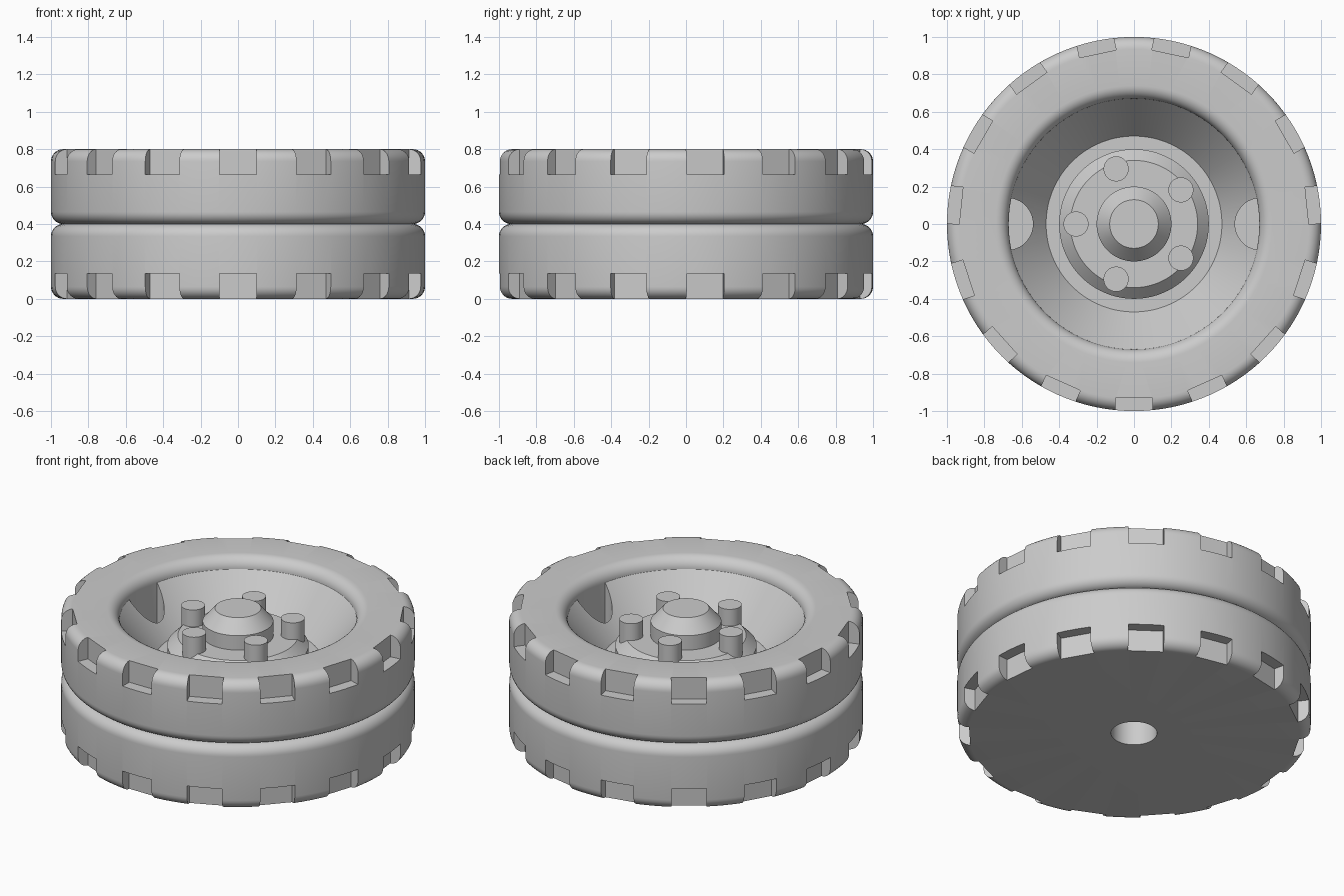
import bpy, bmesh
from math import pi, sin, cos, radians
from mathutils import Matrix, Vector

if "Cube" in bpy.data.objects:
    bpy.data.objects.remove(bpy.data.objects["Cube"])

GREY = (0.6, 0.6, 0.6, 1)
grey = bpy.data.materials.new("plain grey")
grey.use_nodes = True
grey.diffuse_color = GREY
grey.node_tree.nodes["Principled BSDF"].inputs["Base Color"].default_value = GREY

SEGMENTS = 120
WIDTH = 0.4          # width of one tyre
LUGS = 15
BORE = 0.13


def make_object(name, bm):
    bmesh.ops.recalc_face_normals(bm, faces=bm.faces)
    mesh = bpy.data.meshes.new(name)
    bm.to_mesh(mesh)
    bm.free()
    mesh.materials.append(grey)
    obj = bpy.data.objects.new(name, mesh)
    bpy.context.collection.objects.link(obj)
    return obj


def fillet(r, z, radius, start, steps=8):
    """Quarter arc of profile points, counter-clockwise from start degrees."""
    angles = [radians(start + 90 * i / steps) for i in range(steps + 1)]
    return [(r + radius * cos(a), z + radius * sin(a)) for a in angles]


def lathe(name, profile):
    """Turn a closed (radius, height) profile around the z axis."""
    bm = bmesh.new()
    rings = []
    for i in range(SEGMENTS):
        a = 2 * pi * i / SEGMENTS
        rings.append([bm.verts.new((r * cos(a), r * sin(a), z)) for r, z in profile])
    for i, ring in enumerate(rings):
        following = rings[(i + 1) % SEGMENTS]
        for j in range(len(profile)):
            k = (j + 1) % len(profile)
            bm.faces.new((ring[j], following[j], following[k], ring[k]))
    bmesh.ops.remove_doubles(bm, verts=bm.verts, dist=1e-5)
    return make_object(name, bm)


def cut(obj, cutter):
    mod = obj.modifiers.new("cut", "BOOLEAN")
    mod.object = cutter
    mod.solver = "EXACT"
    bpy.context.view_layer.objects.active = obj
    bpy.ops.object.modifier_apply(modifier=mod.name)
    bpy.data.objects.remove(cutter)


def tread_cutter(z):
    """Ring of boxes that notch a tyre shoulder at height z."""
    bm = bmesh.new()
    for i in range(LUGS):
        turn = Matrix.Rotation(-pi / 2 + 2 * pi * i / LUGS, 4, "Z")
        place = Matrix.Translation((0.93 + 0.1, 0, z))
        size = Matrix.Diagonal((0.2, 0.2, 0.27, 1))
        bmesh.ops.create_cube(bm, size=1, matrix=turn @ place @ size)
    return make_object("tread_cutter", bm)


def cylinder(bm, x, y, radius, bottom, top):
    bmesh.ops.create_cone(bm, cap_ends=True, segments=48, radius1=radius, radius2=radius,
                          depth=top - bottom,
                          matrix=Matrix.Translation((x, y, (bottom + top) / 2)))


# Tyres: rounded shoulders, the lower one closed except for the axle bore
EDGE = 0.065


def shoulders(bottom):
    return (fillet(1 - EDGE, bottom + EDGE, EDGE, -90)
            + fillet(1 - EDGE, bottom + WIDTH - EDGE, EDGE, 0))


lower_tyre = lathe("lower_tyre", [(BORE, 0)] + shoulders(0) + [(BORE, WIDTH)])
upper_tyre = lathe("upper_tyre", [(0.67, WIDTH)] + shoulders(WIDTH)
                   + fillet(0.74, 0.73, 0.07, 90))
cut(lower_tyre, tread_cutter(0))
cut(upper_tyre, tread_cutter(2 * WIDTH))

# Dished hub with raised centre cap
hub = lathe("hub", [
    (BORE, 0.39), (0.675, 0.39), (0.675, 0.73), (0.67, 0.73), (0.47, 0.48),
    (0.4, 0.48), (0.4, 0.57), (0.34, 0.63), (0.2, 0.63), (0.2, 0.72),
    (BORE, 0.8), (0, 0.8), (0, 0.6), (BORE, 0.6)])

# Two round pockets in the dish
bm = bmesh.new()
for side in (-1, 1):
    cylinder(bm, side * 0.68, 0, 0.14, 0.42, 0.9)
cut(hub, make_object("pocket_cutter", bm))

# Five wheel bolts
bm = bmesh.new()
for i in range(5):
    a = pi + 2 * pi * i / 5
    cylinder(bm, 0.31 * cos(a), 0.31 * sin(a), 0.067, 0.5, 0.735)
bolts = make_object("wheel_bolts", bm)

# Smooth round faces, keep hard edges
bpy.ops.object.select_all(action="DESELECT")
for obj in (lower_tyre, upper_tyre, hub, bolts):
    obj.select_set(True)
bpy.context.view_layer.objects.active = hub
bpy.ops.object.shade_smooth_by_angle(angle=radians(30))
